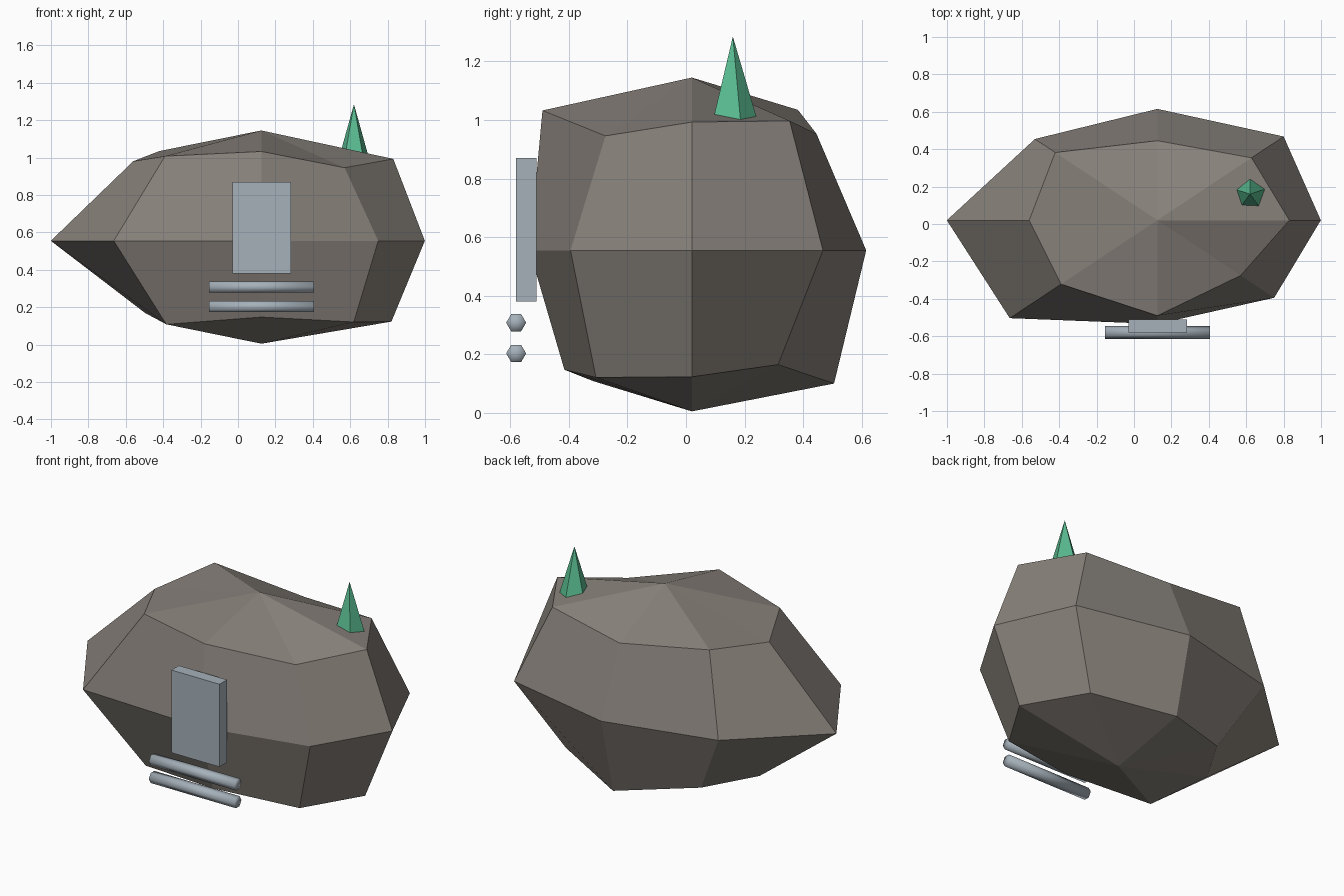
import bpy
import bmesh
from math import atan2, pi, tau
from mathutils import Matrix, Vector

cube = bpy.data.objects.get("Cube")
if cube:
    bpy.data.objects.remove(cube, do_unlink=True)


def make_material(name, color):
    mat = bpy.data.materials.new(name)
    mat.use_nodes = True
    mat.diffuse_color = (*color, 1)
    mat.node_tree.nodes["Principled BSDF"].inputs["Base Color"].default_value = (*color, 1)
    return mat


def add_object(name, bm, material, location, smooth=False):
    bmesh.ops.recalc_face_normals(bm, faces=bm.faces)
    for face in bm.faces:
        face.smooth = smooth
    mesh = bpy.data.meshes.new(name)
    bm.to_mesh(mesh)
    bm.free()
    mesh.materials.append(material)
    obj = bpy.data.objects.new(name, mesh)
    obj.location = location
    bpy.context.collection.objects.link(obj)
    return obj


stone = make_material("warm grey stone", (0.245, 0.22, 0.195))
metal = make_material("pale blue metal", (0.38, 0.44, 0.49))
crystal = make_material("green crystal", (0.10, 0.50, 0.28))

# Boulder: a coarse sphere stretched to an ellipsoid, each point pushed in or out.
# Each ring lists the push at every eighth of a turn, starting at +x.
upper_ring = (1.05, 1.06, 0.955, 1.15, 1.02, 1.085, 1.145, 0.937)
middle_ring = (0.92, 1.005, 0.945, 0.975, 1.185, 1.175, 0.88, 0.93)
lower_ring = (1.035, 0.935, 1.09, 0.935, 0.925, 1.07, 0.977, 1.04)


def push(point):
    if abs(point.z) > 0.9:
        return 1.0 if point.z > 0 else 0.932
    ring = middle_ring
    if abs(point.z) > 0.3:
        ring = upper_ring if point.z > 0 else lower_ring
    return ring[round(atan2(point.y, point.x) / (pi / 4)) % len(ring)]


bm = bmesh.new()
bmesh.ops.create_uvsphere(bm, u_segments=8, v_segments=4, radius=1)
half_size = Vector((0.95, 0.63, 0.59))
for vert in bm.verts:
    vert.co = vert.co * half_size * push(vert.co)
add_object("boulder", bm, stone, (0.125, 0.02, 0.555))

# Door plate on the front
bm = bmesh.new()
bmesh.ops.create_cube(bm, size=1)
bmesh.ops.scale(bm, vec=(0.315, 0.07, 0.49), verts=bm.verts)
add_object("door_plate", bm, metal, (0.127, -0.545, 0.625))

# Two six-sided rods below the door
for name, height in (("upper_rod", 0.308), ("lower_rod", 0.203)):
    bm = bmesh.new()
    bmesh.ops.create_cone(bm, cap_ends=True, cap_tris=True, segments=6,
                          radius1=0.034, radius2=0.034, depth=0.56)
    bmesh.ops.rotate(bm, matrix=Matrix.Rotation(pi / 2, 3, "Y"), verts=bm.verts)
    bmesh.ops.rotate(bm, matrix=Matrix.Rotation(pi / 2, 3, "X"), verts=bm.verts)
    # Turn the corners to point forward and back
    if max(v.co.z for v in bm.verts) > max(v.co.y for v in bm.verts):
        bmesh.ops.rotate(bm, matrix=Matrix.Rotation(tau / 12, 3, "X"), verts=bm.verts)
    add_object(name, bm, metal, (0.125, -0.58, height), smooth=True)

# Five-sided crystal spike sunk into the top, one corner pointing back
bm = bmesh.new()
bmesh.ops.create_cone(bm, cap_ends=True, segments=5, radius1=0.088, radius2=0, depth=0.3)
bmesh.ops.remove_doubles(bm, verts=bm.verts, dist=0.001)
corner = max((v.co for v in bm.verts if v.co.z < 0), key=lambda co: co.y)
turn = pi / 2 - atan2(corner.y, corner.x)
bmesh.ops.rotate(bm, matrix=Matrix.Rotation(turn, 3, "Z"), verts=bm.verts)
add_object("crystal_spike", bm, crystal, (0.62, 0.16, 1.135))
